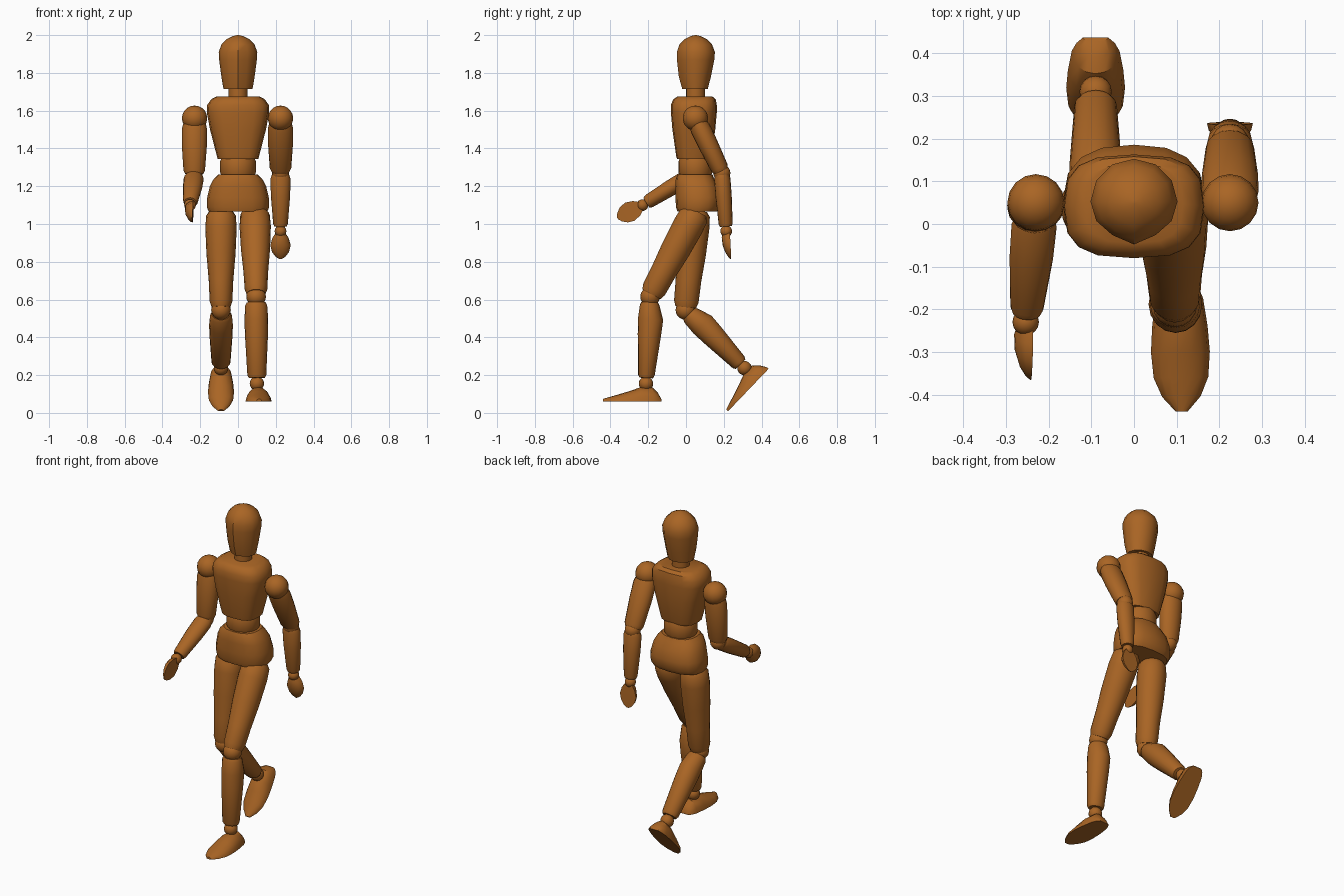
import bpy, bmesh, math
from mathutils import Vector, Matrix

if "Cube" in bpy.data.objects:
    bpy.data.objects.remove(bpy.data.objects["Cube"])

wood = bpy.data.materials.new("brown wood")
wood.diffuse_color = (0.40, 0.13, 0.018, 1)
wood.use_nodes = True
wood.node_tree.nodes["Principled BSDF"].inputs["Base Color"].default_value = wood.diffuse_color


def finish(name, bm):
    bmesh.ops.remove_doubles(bm, verts=bm.verts, dist=0.0002)
    bmesh.ops.recalc_face_normals(bm, faces=bm.faces)
    me = bpy.data.meshes.new(name)
    bm.to_mesh(me)
    bm.free()
    me.materials.append(wood)
    ob = bpy.data.objects.new(name, me)
    bpy.context.collection.objects.link(ob)
    return ob


def frame(a, b, roll=0):
    """Matrix at a, local z towards b, local x close to world x."""
    z = (Vector(b) - Vector(a)).normalized()
    y = z.cross(Vector((1, 0, 0))).normalized()
    x = y.cross(z)
    m = Matrix((x, y, z)).transposed().to_4x4()
    return Matrix.Translation(a) @ m @ Matrix.Rotation(roll, 4, 'Z')


def loft(name, rings, a, b, roll=0, flat=False, power=2, n=16, ridge=1):
    """Skin rings (distance, rx, ry, centre y); flat keeps only the upper half."""
    bm = bmesh.new()
    m = frame(a, b, roll)
    loops = []
    for h, rx, ry, cy in rings:
        loop = []
        for i in range(n):
            t = 2 * math.pi * i / n - math.pi / 2
            c, s = math.cos(t), math.sin(t)
            x = math.copysign(abs(c) ** (2 / power), c)
            y = math.copysign(abs(s) ** (2 / power), s)
            if i in (1, 2, n - 1, n - 2):
                y *= ridge
            if flat:
                y = max(y, 0)
            loop.append(bm.verts.new(m @ Vector((rx * x, cy + ry * y, h))))
        loops.append(loop)
    for p, q in zip(loops, loops[1:]):
        for i in range(n):
            j = (i + 1) % n
            bm.faces.new((p[i], p[j], q[j], q[i]))
    bm.faces.new(loops[0][::-1])
    bm.faces.new(loops[-1])
    return finish(name, bm)


def ball(name, p, r):
    bm = bmesh.new()
    bmesh.ops.create_uvsphere(bm, u_segments=16, v_segments=10, radius=r,
                              matrix=Matrix.Translation(p))
    return finish(name, bm)


def column(name, rings, **kw):
    """Upright part on the body axis; rings are (z, rx, y front, y back)."""
    rs = [(z, rx, (y1 - y0) / 2, (y0 + y1) / 2) for z, rx, y0, y1 in rings]
    return loft(name, rs, (0, 0, 0), (0, 0, 1), **kw)


# Head, neck and trunk
column("head", [(1.715, .077, -.02, .115), (1.78, .088, -.038, .132), (1.87, .1, -.048, .15),
                (1.91, .102, -.048, .153), (1.95, .088, -.035, .138), (1.98, .058, -.005, .108),
                (1.995, .026, .025, .077), (2.0, .004, .047, .055)], n=12, ridge=.9)
column("neck", [(1.66, .05, 0, .1), (1.73, .05, 0, .1)])
column("chest", [(1.345, .108, -.048, .13), (1.36, .112, -.052, .135), (1.5, .148, -.072, .155),
                 (1.59, .165, -.08, .163), (1.63, .163, -.08, .163), (1.66, .142, -.068, .158),
                 (1.675, .115, -.045, .14)], power=2.9)
column("waist", [(1.25, .085, -.03, .13), (1.275, .095, -.04, .14),
                 (1.33, .095, -.04, .14), (1.355, .085, -.03, .13)])
column("pelvis", [(1.065, .155, -.045, .165), (1.09, .165, -.053, .182), (1.14, .163, -.056, .186),
                  (1.2, .149, -.056, .172), (1.24, .128, -.054, .15), (1.262, .105, -.045, .14)],
       power=2.5)


# Legs: hip, knee, ankle, heel, toe
def leg(side, hip, knee, ankle, heel, toe):
    d = (Vector(knee) - Vector(hip)).length
    loft(side + "_thigh", [(-.01, .06, .06, 0), (.015, .078, .078, 0), (.08, .083, .082, 0),
                           (.22, .077, .078, 0), (.36, .065, .068, 0), (d - .045, .06, .065, 0),
                           (d - .015, .05, .055, 0)], hip, knee)
    ball(side + "_knee", knee, .052)
    d = (Vector(ankle) - Vector(knee)).length
    loft(side + "_shin", [(.03, .05, .045, 0), (.045, .058, .052, 0), (.12, .063, .067, -.008),
                          (.2, .061, .062, -.006), (d - .045, .05, .044, 0),
                          (d - .03, .042, .036, 0)], knee, ankle)
    ball(side + "_ankle", ankle, .038)
    loft(side + "_foot", [(0, .03, .012, 0), (.018, .045, .045, 0), (.045, .056, .074, 0),
                          (.11, .065, .076, 0), (.17, .069, .055, 0), (.23, .064, .037, 0),
                          (.275, .045, .024, 0), (.31, .014, .014, 0)], heel, toe, flat=True)


leg("left", (.09, .05, 1.06), (.096, -.19, .615), (.1, -.212, .155),
    (.105, -.13, .06), (.112, -.44, .06))
leg("right", (-.09, .05, 1.06), (-.09, -.003, .545), (-.09, .31, .237),
    (-.09, .437, .233), (-.09, .222, .008))


# Arms: shoulder, elbow, wrist, finger tip
def arm(side, shoulder, elbow, wrist, tip, roll):
    ball(side + "_shoulder", shoulder, .067)
    d = (Vector(elbow) - Vector(shoulder)).length
    loft(side + "_upper_arm", [(.03, .06, .048, 0), (.06, .067, .054, 0), (.15, .066, .053, 0),
                               (d - .03, .057, .047, 0), (d - .01, .048, .04, 0)], shoulder, elbow)
    ball(side + "_elbow", elbow, .045)
    d = (Vector(wrist) - Vector(elbow)).length
    loft(side + "_forearm", [(.01, .046, .038, 0), (.03, .053, .043, 0), (.12, .051, .043, 0),
                             (d - .04, .039, .037, 0), (d - .025, .033, .031, 0)], elbow, wrist)
    ball(side + "_wrist", wrist, .031)
    loft(side + "_hand", [(.005, .022, .036, -.018), (.035, .043, .045, -.021),
                          (.075, .054, .042, -.023), (.11, .045, .031, -.025),
                          (.135, .026, .016, -.026), (.148, .006, .004, -.026)],
         wrist, tip, roll=roll, flat=True)


arm("left", (.225, .05, 1.56), (.225, .19, 1.27), (.225, .213, .962), (.225, .213, .815), 0)
arm("right", (-.23, .05, 1.56), (-.232, .022, 1.255), (-.254, -.23, 1.1),
    (-.268, -.365, 1.03), math.pi / 2)

# Smooth rounded surfaces, keep rims sharp
for ob in bpy.data.objects:
    ob.select_set(True)
    bpy.context.view_layer.objects.active = ob
bpy.ops.object.shade_smooth_by_angle(angle=math.radians(35))
